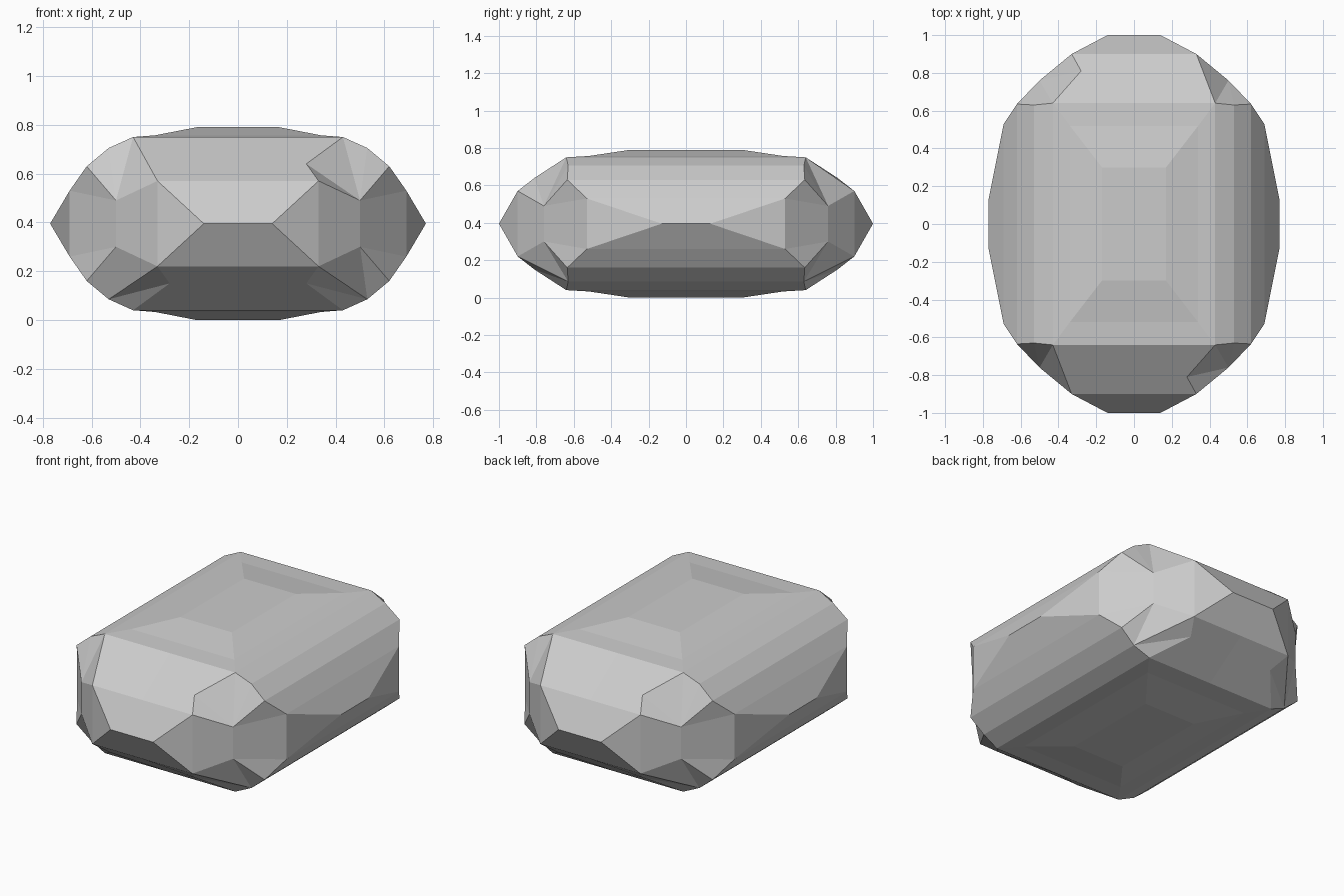
import bpy, bmesh, math

if "Cube" in bpy.data.objects:
    bpy.data.objects.remove(bpy.data.objects["Cube"])

# Key points of one eighth of the faceted stone (z measured from mid height)
MID = 0.395
P = {
    "T": (0.17, 0.30, 0.395), "U": (0.34, 0.52, 0.362), "A": (0.43, 0.64, 0.355),
    "G": (0.53, 0.63, 0.31), "H": (0.62, 0.635, 0.235), "I": (0.69, 0.53, 0.135),
    "J": (0.77, 0.13, 0.0), "C": (0.50, 0.76, 0.095), "D": (0.33, 0.90, 0.175),
    "K": (0.14, 1.00, 0.0), "E": (0.28, 0.81, 0.245),
}

# Facets by point name; a trailing x, y or z drops the point onto that mid-plane
COMMON = [
    "T Tx Txy Ty", "T Tx Ux U", "T Ty Uy U", "U Ux Ax A", "U Uy Ay A",
    "A Ay Gy G", "G Gy Hy H", "H Hy Iy I", "I Iy Jy J",
    "D Dx Kx K", "D K Dz", "D C Cz Dz", "C I Iz Cz", "I J Iz",
    "G H C", "H I C",
]
# Corner variants: clean, chipped towards the corner, chipped towards the shoulder
CLEAN = ["A Ax Dx D", "A D C", "A G C"]
CHIP_CORNER = ["A Ax Dx D E", "A E C", "E D C", "A G C"]
CHIP_SHOULDER = ["A Ax Dx D E", "A E G", "E D G", "D C G"]


def point(token, sx, sy, sz):
    x, y, z = P[token[0]]
    return (0 if "x" in token[1:] else sx * x,
            0 if "y" in token[1:] else sy * y,
            MID + (0 if "z" in token[1:] else sz * z))


bm = bmesh.new()
for sx in (-1, 1):
    for sy in (-1, 1):
        for sz in (-1, 1):
            if sz < 0:
                corner = CHIP_SHOULDER
            else:
                corner = CHIP_CORNER if sx * sy < 0 else CLEAN
            for facet in COMMON + corner:
                bm.faces.new([bm.verts.new(point(t, sx, sy, sz)) for t in facet.split()])

# Weld the eighths and merge flat facets
bmesh.ops.remove_doubles(bm, verts=bm.verts, dist=0.0005)
bmesh.ops.dissolve_limit(bm, angle_limit=math.radians(0.5), verts=bm.verts, edges=bm.edges)
bmesh.ops.recalc_face_normals(bm, faces=bm.faces)

mesh = bpy.data.meshes.new("stone")
bm.to_mesh(mesh)
bm.free()
stone = bpy.data.objects.new("stone", mesh)
bpy.context.collection.objects.link(stone)
